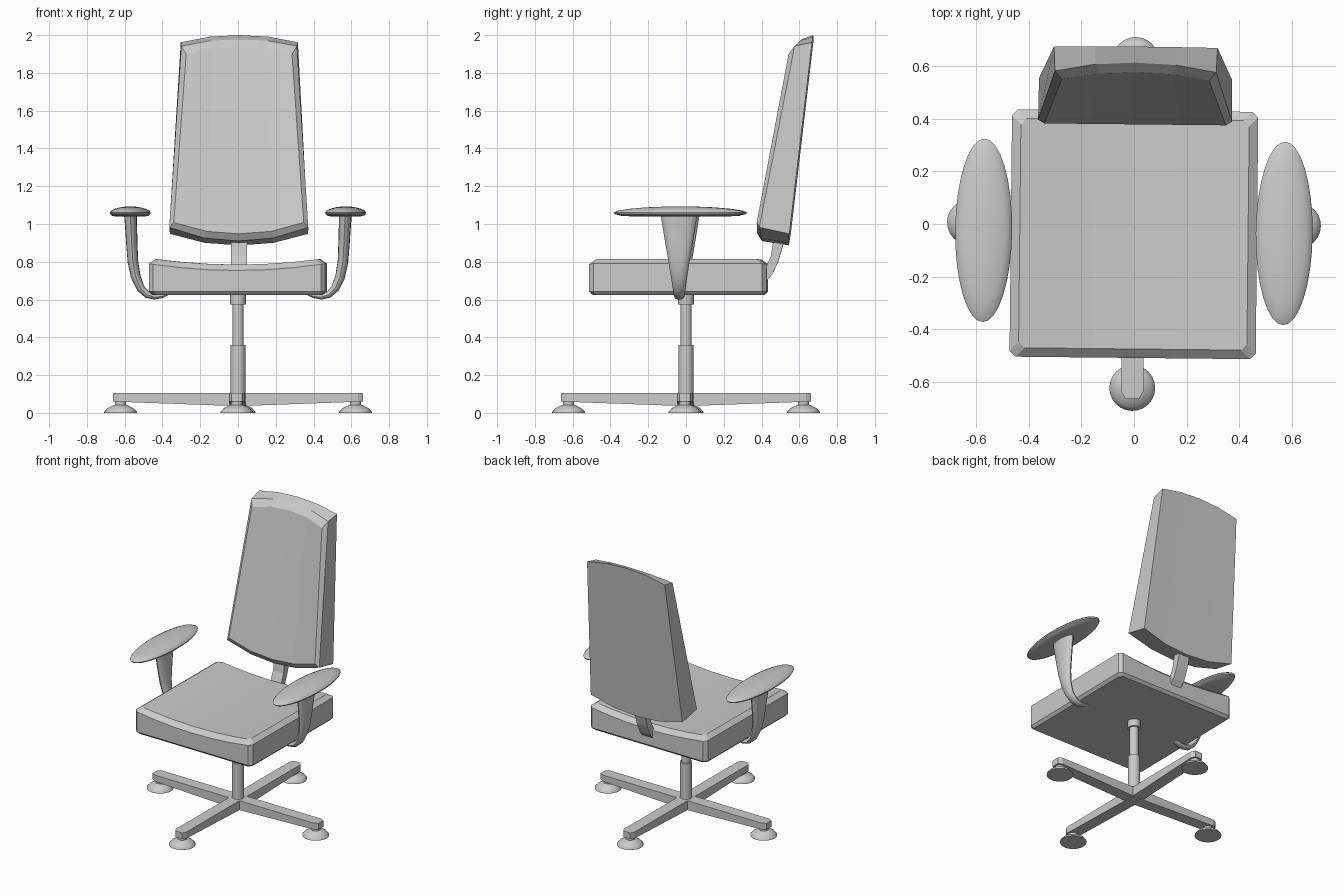
import bpy, bmesh, math
from mathutils import Matrix

if "Cube" in bpy.data.objects:
    bpy.data.objects.remove(bpy.data.objects["Cube"])

TURN = Matrix.Rotation(math.radians(-0.6), 4, 'Z')   # whole chair is turned slightly


def loft(name, rings, strip=False, smooth=False):
    """Skin a list of equal-length closed rings; cap ends with n-gons or quad strips."""
    bm = bmesh.new()
    vs = [[bm.verts.new(TURN @ Matrix.Translation(p).translation) for p in r] for r in rings]
    n = len(rings[0])
    for a, b in zip(vs, vs[1:]):
        for i in range(n):
            j = (i + 1) % n
            bm.faces.new((a[i], a[j], b[j], b[i]))
    for r in (vs[0], vs[-1]):
        if strip:
            for i in range(n // 2 - 1):
                bm.faces.new((r[i], r[i + 1], r[n - 2 - i], r[n - 1 - i]))
        else:
            bm.faces.new(r)
    bmesh.ops.recalc_face_normals(bm, faces=bm.faces)
    me = bpy.data.meshes.new(name)
    bm.to_mesh(me)
    bm.free()
    ob = bpy.data.objects.new(name, me)
    bpy.context.collection.objects.link(ob)
    if smooth:
        bpy.ops.object.select_all(action='DESELECT')
        ob.select_set(True)
        bpy.context.view_layer.objects.active = ob
        bpy.ops.object.shade_smooth_by_angle(angle=math.radians(35))
    return ob


def lathe(name, profile, cx=0, cy=0, sy=1, n=24):
    """Turned shape from (radius, z) points, optionally stretched along y."""
    ang = [2 * math.pi * i / n for i in range(n)]
    return loft(name, [[(cx + r * math.cos(a), cy + r * sy * math.sin(a), z) for a in ang]
                       for r, z in profile], smooth=True)


# Base: four tapered legs with domed glides
for k, side in enumerate(("right", "back", "left", "front")):
    c, s = round(math.cos(k * math.pi / 2)), round(math.sin(k * math.pi / 2))
    outline = [(0, -.042), (.635, -.042), (.662, -.027), (.662, .027), (.635, .042), (0, .042)]
    top = [(u * c - v * s, u * s + v * c, .105) for u, v in outline]
    low = [(u * c - v * s, u * s + v * c, .036 + .036 * u) for u, v in outline]
    loft("base_leg_" + side, [low, top])
    lathe("glide_" + side, [(.087, 0), (.086, .006), (.07, .024), (.045, .037), (.03, .043),
                            (.03, .07)], .622 * c, .622 * s)

# Gas lift column
lathe("column", [(.04, .045), (.04, .36), (.03, .36), (.03, .575), (.042, .575), (.042, .63)])


# Seat: chamfered cushion with a dished top
def seat_ring(inset, z, dish):
    hx, y0, y1, ch = .467 - inset, -.508 + inset, .43 - inset, .022
    xs = [-hx, -hx + ch, -.3, -.15, 0, .15, .3, hx - ch, hx]
    ring = []
    for y, d, row in ((y0, ch, xs), (y1, -ch, xs[::-1])):
        for x in row:
            yy = y + d if abs(x) == hx else y
            ring.append((x, yy, z - dish * (1 - (x / .467) ** 2)))
    return ring


loft("seat", [seat_ring(.018, .625, 0), seat_ring(0, .643, 0),
              seat_ring(0, .79, .036), seat_ring(.034, .819, .034)], strip=True)


# Backrest: flat back, chamfered and slightly hollow front, arched ends
def back_ring(wb, wt, low_mid, low_end, top_mid, top_end):
    def arc(w, mid, end, ts):
        pts = []
        for t in ts:
            k = (0, .22, 1)[int(abs(t) * 2)]
            pts.append((w * t, mid[0] + (end[0] - mid[0]) * k, mid[1] + (end[1] - mid[1]) * k))
        return pts
    ts = (-1, -.5, 0, .5, 1)
    return arc(wb, low_mid, low_end, ts) + arc(wt, top_mid, top_end, ts[::-1])


loft("backrest", [
    back_ring(.366, .310, (.543, .887), (.551, .948), (.673, 2.0), (.671, 1.962)),
    back_ring(.368, .306, (.402, .910), (.392, .982), (.612, 1.978), (.578, 1.942)),
    back_ring(.344, .280, (.378, .948), (.378, 1.008), (.575, 1.94), (.546, 1.90))], strip=True)

# Curved bracket joining seat and backrest
bracket = [(.38, .74), (.425, .775), (.45, .83), (.468, .95),
           (.525, .95), (.512, .88), (.488, .80), (.458, .735), (.42, .69), (.38, .68)]
loft("back_bracket", [[(x, y, z) for y, z in bracket] for x in (-.042, .042)])

# Arms: flattened tapering curved tubes (x, z, half thickness, half depth) with oval pads
path = [(.569, 1.05, .034, .097), (.566, .99, .032, .088), (.562, .90, .030, .073),
        (.556, .80, .028, .056), (.541, .72, .026, .043), (.515, .66, .022, .034),
        (.48, .625, .018, .029), (.44, .613, .013, .026), (.40, .617, .009, .024),
        (.365, .632, .006, .02)]
for sgn, side in ((1, "right"), (-1, "left")):
    rings = []
    for i, (x, z, h, d) in enumerate(path):
        a, b = path[max(i - 1, 0)], path[min(i + 1, len(path) - 1)]
        dx, dz = b[0] - a[0], b[1] - a[1]
        L = math.hypot(dx, dz)
        nx, nz = -dz / L, dx / L
        ring = []
        for j in range(16):
            t = 2 * math.pi * j / 16
            o = h * math.cos(t)
            ring.append((sgn * (x + nx * o), -.031 + d * math.sin(t), z + nz * o))
        rings.append(ring)
    loft("arm_post_" + side, rings, smooth=True)
    lathe("arm_pad_" + side, [(.07, 1.039), (.095, 1.043), (.106, 1.052), (.108, 1.06),
                              (.102, 1.07), (.083, 1.08), (.055, 1.088), (.025, 1.092),
                              (.004, 1.093)], sgn * .57, -.03, 3.22, 32)
